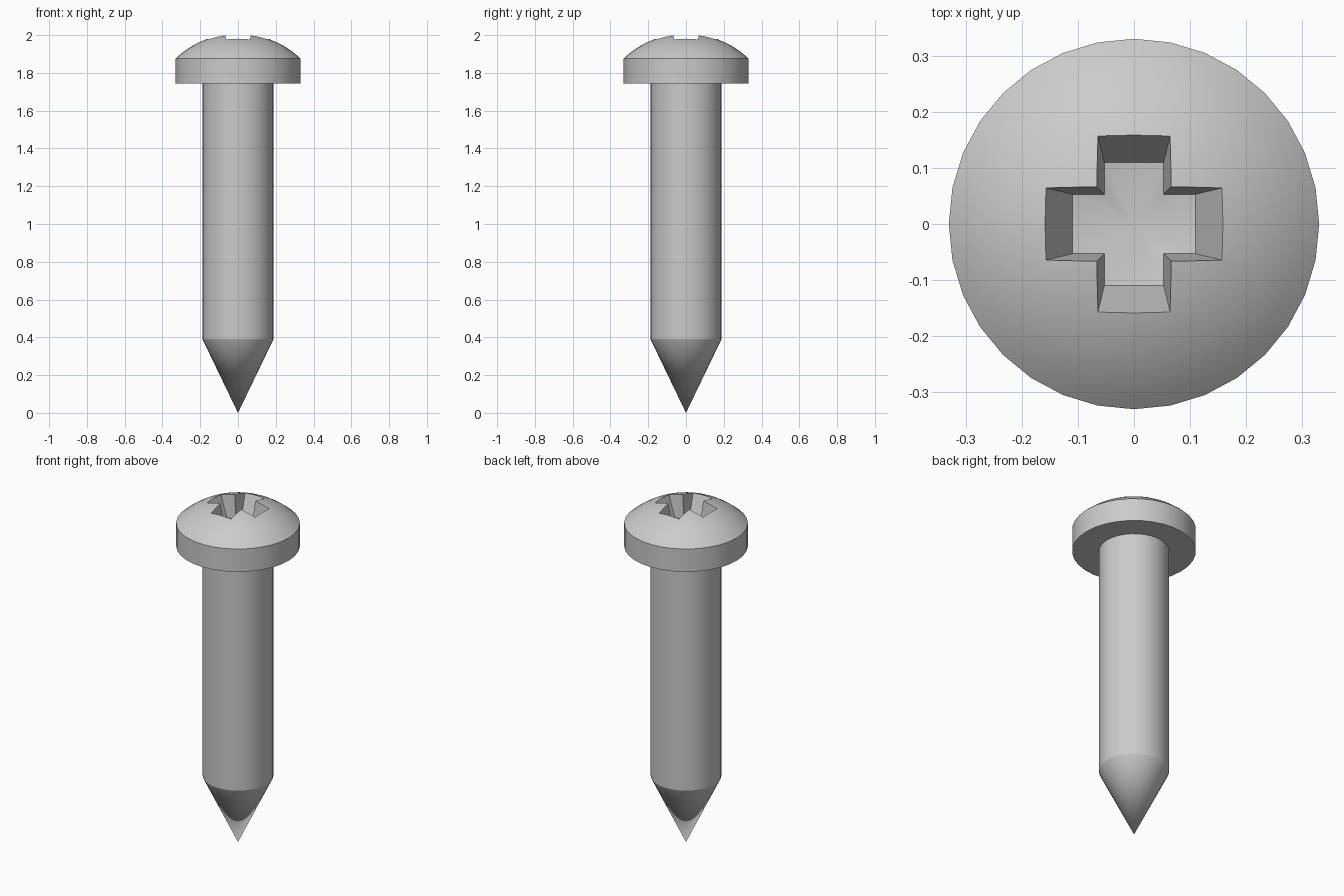
import bpy
import bmesh
from math import sin, cos, pi, asin, radians

SIDES = 32
HEAD_R, SHAFT_R = 0.33, 0.188
HEAD_BASE, RIM_Z, APEX_Z = 1.743, 1.877, 2.008

if "Cube" in bpy.data.objects:
    bpy.data.objects.remove(bpy.data.objects["Cube"], do_unlink=True)

# Single metal colour
steel = bpy.data.materials.new("grey_steel")
steel.use_nodes = True
steel.diffuse_color = (0.6, 0.6, 0.6, 1)
steel.node_tree.nodes["Principled BSDF"].inputs["Base Color"].default_value = (0.6, 0.6, 0.6, 1)


def make_object(name, bm):
    bmesh.ops.recalc_face_normals(bm, faces=bm.faces)
    mesh = bpy.data.meshes.new(name)
    bm.to_mesh(mesh)
    bm.free()
    mesh.materials.append(steel)
    obj = bpy.data.objects.new(name, mesh)
    bpy.context.collection.objects.link(obj)
    return obj


def lathe(name, profile):
    """Revolve (radius, height) points around z; both ends lie on the axis."""
    bm = bmesh.new()
    verts = [bm.verts.new((r, 0, z)) for r, z in profile]
    edges = [bm.edges.new(pair) for pair in zip(verts, verts[1:])]
    bmesh.ops.spin(bm, geom=verts + edges, cent=(0, 0, 0), axis=(0, 0, 1),
                   angle=2 * pi, steps=SIDES, use_duplicate=False)
    bmesh.ops.remove_doubles(bm, verts=bm.verts, dist=0.0005)
    return make_object(name, bm)


def smooth(obj, angle):
    bpy.ops.object.select_all(action="DESELECT")
    obj.select_set(True)
    bpy.context.view_layer.objects.active = obj
    bpy.ops.object.shade_smooth_by_angle(angle=radians(angle))


# Shaft with pointed tip
shaft = lathe("shaft", [(0, 0), (SHAFT_R, 0.39), (SHAFT_R, 1.76), (0, 1.76)])
smooth(shaft, 20)

# Head: flat underside, straight rim, spherical cap
rise = APEX_Z - RIM_Z
ball = (HEAD_R ** 2 + rise ** 2) / (2 * rise)
sweep = asin(HEAD_R / ball)
RINGS = 10
cap = [(ball * sin(sweep * (1 - i / RINGS)),
        APEX_Z - ball + ball * cos(sweep * (1 - i / RINGS))) for i in range(RINGS + 1)]
head = lathe("head", [(0, HEAD_BASE), (HEAD_R, HEAD_BASE)] + cap)


# Tapered cross cutter for the driver recess
def cross_ring(bm, half, reach, z):
    ring = []
    for k in range(4):
        c, s = round(cos(k * pi / 2)), round(sin(k * pi / 2))
        for x, y in ((reach, -half), (reach, half), (half, half)):
            ring.append(bm.verts.new((x * c - y * s, x * s + y * c, z)))
    return ring


FLOOR_Z, TOP_Z, LIP_Z = 1.86, 2.06, 1.985
grow = (TOP_Z - FLOOR_Z) / (LIP_Z - FLOOR_Z)
bm = bmesh.new()
low = cross_ring(bm, 0.053, 0.11, FLOOR_Z)
high = cross_ring(bm, 0.053 + 0.012 * grow, 0.11 + 0.05 * grow, TOP_Z)
pit = bm.verts.new((0, 0, FLOOR_Z - 0.02))
bm.faces.new(high)
for i in range(12):
    j = (i + 1) % 12
    bm.faces.new((low[i], low[j], high[j], high[i]))
    bm.faces.new((low[j], low[i], pit))
cutter = make_object("recess_cutter", bm)
cutter.hide_render = True

# Cut the recess, then drop the helper
mod = head.modifiers.new("recess", "BOOLEAN")
mod.operation = "DIFFERENCE"
mod.solver = "EXACT"
mod.object = cutter
bpy.context.view_layer.objects.active = head
bpy.ops.object.modifier_apply(modifier=mod.name)
bpy.data.objects.remove(cutter, do_unlink=True)
smooth(head, 30)
